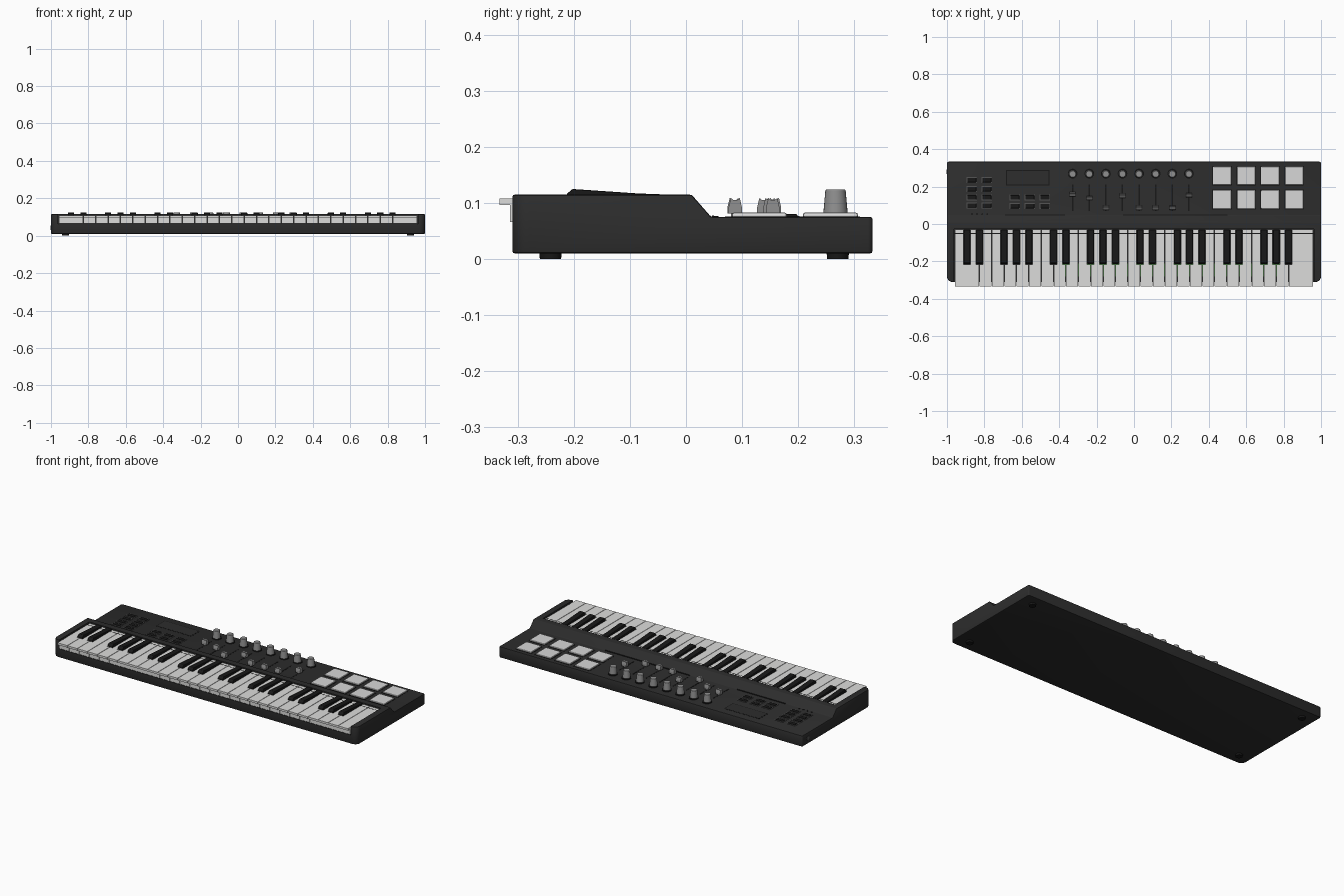
import bpy, bmesh
from mathutils import Matrix, Vector

cube = bpy.data.objects.get("Cube")
if cube:
    bpy.data.objects.remove(cube, do_unlink=True)


def material(name, r, g, b):
    m = bpy.data.materials.new(name)
    m.use_nodes = True
    m.diffuse_color = (r, g, b, 1)
    bsdf = m.node_tree.nodes["Principled BSDF"]
    bsdf.inputs["Base Color"].default_value = (r, g, b, 1)
    bsdf.inputs["Roughness"].default_value = 0.6
    return m


CASE = material("charcoal case", 0.026, 0.026, 0.026)
BLACK = material("black", 0.009, 0.009, 0.009)
IVORY = material("key white", 0.72, 0.72, 0.71)
PAD = material("pad white", 0.68, 0.68, 0.68)
GREY = material("knob grey", 0.28, 0.28, 0.28)
RIM = material("button rim grey", 0.09, 0.09, 0.09)
GREEN = material("board green", 0.05, 0.22, 0.04)


def finish(name, bm, mat, bevel=0.0, segments=2, smooth=False):
    bmesh.ops.recalc_face_normals(bm, faces=bm.faces)
    mesh = bpy.data.meshes.new(name)
    bm.to_mesh(mesh)
    bm.free()
    mesh.materials.append(mat)
    ob = bpy.data.objects.new(name, mesh)
    bpy.context.collection.objects.link(ob)
    if bevel:
        mod = ob.modifiers.new("soft_edges", 'BEVEL')
        mod.width, mod.segments = bevel, segments
        mod.limit_method = 'ANGLE'
    if smooth:
        bpy.ops.object.select_all(action='DESELECT')
        ob.select_set(True)
        bpy.context.view_layer.objects.active = ob
        bpy.ops.object.shade_smooth_by_angle()
    return ob


def add_box(bm, x0, x1, y0, y1, z0, z1):
    size = Vector((x1 - x0, y1 - y0, z1 - z0))
    mid = Vector((x0 + x1, y0 + y1, z0 + z1)) / 2
    return bmesh.ops.create_cube(bm, size=1, matrix=Matrix.Translation(mid) @ Matrix.Diagonal(size.to_4d()))


def box(name, mat, *bounds, bevel=0.0):
    bm = bmesh.new()
    add_box(bm, *bounds)
    return finish(name, bm, mat, bevel)


def prism(bm, profile, x0, x1):
    # extrude a (y, z) outline along x
    face = bm.faces.new([bm.verts.new((x0, y, z)) for y, z in profile])
    out = bmesh.ops.extrude_face_region(bm, geom=[face])
    verts = [v for v in out["geom"] if isinstance(v, bmesh.types.BMVert)]
    bmesh.ops.translate(bm, verts=verts, vec=(x1 - x0, 0, 0))


def cylinder(name, mat, x, y, z0, z1, r0, r1, bevel=0.0, sides=24):
    bm = bmesh.new()
    bmesh.ops.create_cone(bm, cap_ends=True, segments=sides, radius1=r0, radius2=r1, depth=z1 - z0,
                          matrix=Matrix.Translation((x, y, (z0 + z1) / 2)))
    return finish(name, bm, mat, bevel, smooth=True)


# Stepped case with rounded corners, and a recess for the keys
DECK = 0.075
bm = bmesh.new()
prism(bm, [(-0.31, 0.01), (0.333, 0.01), (0.333, DECK), (0.045, DECK), (0.01, 0.115), (-0.31, 0.115)], -1, 1)


def upright_edges(front):
    return [e for e in bm.edges if abs(e.verts[0].co.z - e.verts[1].co.z) > 0.05
            and all((v.co.y < -0.3) if front else (v.co.y > 0.3) for v in e.verts)]


bmesh.ops.bevel(bm, geom=upright_edges(True), offset=0.03, segments=6, profile=0.5, affect='EDGES')
bmesh.ops.bevel(bm, geom=upright_edges(False), offset=0.008, segments=3, profile=0.5, affect='EDGES')
case = finish("case", bm, CASE, bevel=0.004)
cutter = box("key_recess_cutter", CASE, -0.962, 0.962, -0.5, -0.028, 0.062, 0.3)
mod = case.modifiers.new("key_recess", 'BOOLEAN')
mod.operation, mod.object, mod.solver = 'DIFFERENCE', cutter, 'EXACT'
bpy.ops.object.select_all(action='DESELECT')
bpy.context.view_layer.objects.active = case
case.select_set(True)
for m in list(case.modifiers):
    bpy.ops.object.modifier_apply(modifier=m.name)
bpy.data.objects.remove(cutter, do_unlink=True)
bpy.ops.object.shade_smooth_by_angle()

# Keys: four octaves and a final white key
COUNT, LEFT = 29, -0.959
PITCH = 2 * -LEFT / COUNT
GAP, HALF, BACK, SPLIT = 0.0013, 0.0175, -0.03, -0.216


def has_black(i):
    # a black key sits on the boundary before white key i
    return 0 < i < COUNT - 1 and i % 7 not in (0, 3)


for i in range(COUNT):
    x0, x1 = LEFT + i * PITCH + GAP, LEFT + (i + 1) * PITCH - GAP
    bm = bmesh.new()
    prism(bm, [(-0.333, 0.108), (SPLIT, 0.108), (SPLIT, 0.066), (-0.314, 0.066),
               (-0.314, 0.096), (-0.333, 0.096)], x0, x1)
    neck0 = x0 + HALF if has_black(i) else x0
    neck1 = x1 - HALF if has_black(i + 1) else x1
    add_box(bm, neck0, neck1, SPLIT, BACK, 0.066, 0.108)
    finish("white_key", bm, IVORY)
    if has_black(i):
        x = LEFT + i * PITCH
        bm = bmesh.new()
        prism(bm, [(-0.214, 0.07), (-0.214, 0.115), (-0.203, 0.125), (-0.085, 0.117),
                   (BACK, 0.115), (BACK, 0.07)], x - HALF + 0.001, x + HALF - 0.001)
        finish("black_key", bm, BLACK, bevel=0.003)

box("key_felt", BLACK, LEFT, -LEFT, -0.053, -0.049, 0.107, 0.1085)
box("key_bed", BLACK, -0.96, 0.96, -0.305, -0.03, 0.0615, 0.064)
box("circuit_board", GREEN, -0.4, 0.8, -0.28, -0.21, 0.0635, 0.065)

# Drum pads, two rows of four
for x in (0.471, 0.6, 0.728, 0.857):
    for y in (0.131, 0.258):
        box("pad_surround", BLACK, x - 0.053, x + 0.053, y - 0.053, y + 0.053, DECK - 0.003, DECK + 0.001)
        box("drum_pad", PAD, x - 0.049, x + 0.049, y - 0.049, y + 0.049, DECK - 0.002, 0.083, bevel=0.004)

# Eight knobs, each above a slider in its slot
SLIDERS = (0.158, 0.139, 0.086, 0.15, 0.086, 0.086, 0.088, 0.155)
for i, y in enumerate(SLIDERS):
    x = -0.328 + i * 0.0888
    cylinder("knob_collar", BLACK, x, 0.27, DECK - 0.002, 0.079, 0.026, 0.026)
    cylinder("knob", GREY, x, 0.267, 0.079, 0.124, 0.022, 0.018, bevel=0.002)
    box("slider_slot", BLACK, x - 0.004, x + 0.004, 0.07, 0.212, DECK - 0.002, DECK + 0.0008)
    bm = bmesh.new()
    prism(bm, [(y - 0.012, 0.081), (y - 0.012, 0.092), (y - 0.008, 0.109), (y - 0.003, 0.105),
               (y + 0.003, 0.105), (y + 0.008, 0.109), (y + 0.012, 0.092), (y + 0.012, 0.081)],
          x - 0.016, x + 0.016)
    add_box(bm, x - 0.003, x + 0.003, y - 0.006, y + 0.006, DECK - 0.002, 0.082)
    finish("slider_cap", bm, GREY)

# Buttons with paler rims
buttons = [(x, y) for x in (-0.867, -0.787) for y in (0.235, 0.187, 0.142, 0.098)]
buttons += [(x, y) for x in (-0.637, -0.557, -0.476) for y in (0.142, 0.096)]
for x, y in buttons:
    box("button_rim", RIM, x - 0.028, x + 0.028, y - 0.016, y + 0.016, DECK - 0.002, DECK + 0.002)
    box("button", BLACK, x - 0.024, x + 0.024, y - 0.012, y + 0.012, DECK, DECK + 0.005, bevel=0.002)
for i in range(4):
    cylinder("indicator_light", BLACK, -0.866 + i * 0.027, 0.053, DECK - 0.002, DECK + 0.002, 0.005, 0.005, sides=12)

# Display and thin trim lines on the deck
box("display", BLACK, -0.685, -0.452, 0.205, 0.288, DECK - 0.002, DECK + 0.0006)
box("display_glass", CASE, -0.68, -0.457, 0.21, 0.283, DECK - 0.002, DECK + 0.001)
for x0, x1 in ((-0.69, -0.37), (-0.06, 0.5)):
    box("trim_line", BLACK, x0, x1, 0.046, 0.05, DECK - 0.002, DECK + 0.003)

# Side socket and rubber feet
bm = bmesh.new()
bmesh.ops.create_cone(bm, cap_ends=True, segments=20, radius1=0.012, radius2=0.012, depth=0.006,
                      matrix=Matrix.Translation((-0.999, 0.28, 0.042)) @ Matrix.Rotation(1.5708, 4, 'Y'))
finish("side_socket", bm, RIM, smooth=True)
for x in (-0.922, 0.922):
    for y in (-0.242, 0.271):
        cylinder("foot", BLACK, x, y, 0.0, 0.012, 0.019, 0.02)
